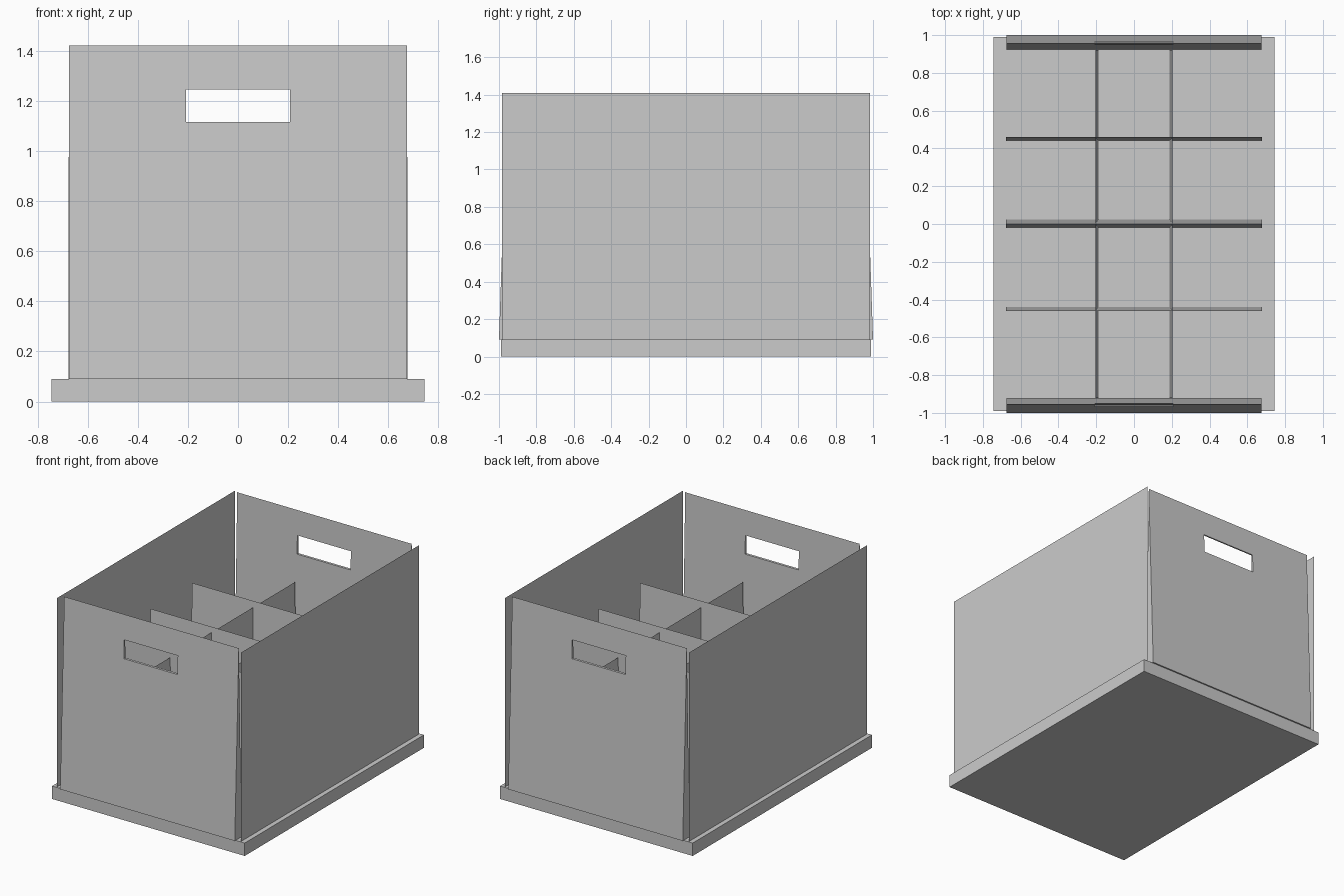
import bpy

if "Cube" in bpy.data.objects:
    bpy.data.objects.remove(bpy.data.objects["Cube"])

FLOOR = 0.09


def make(name, verts, faces):
    mesh = bpy.data.meshes.new(name)
    mesh.from_pydata(verts, [], faces)
    mesh.update()
    ob = bpy.data.objects.new(name, mesh)
    bpy.context.collection.objects.link(ob)
    return ob


def box(name, lo, hi):
    v = [(x, y, z) for z in (lo[2], hi[2]) for y in (lo[1], hi[1]) for x in (lo[0], hi[0])]
    f = [(0, 2, 3, 1), (4, 5, 7, 6), (0, 1, 5, 4), (2, 6, 7, 3), (0, 4, 6, 2), (1, 3, 7, 5)]
    return make(name, v, f)


def wedge(name, half, y0, y_ridge, y1, top):
    """Tapered wall across x: a triangular prism with its ridge at the top."""
    v = [(x, y, z) for x in (-half, half)
         for y, z in ((y0, FLOOR), (y1, FLOOR), (y_ridge, top))]
    return make(name, v, [(0, 2, 1), (3, 4, 5), (0, 1, 4, 3), (1, 2, 5, 4), (2, 0, 3, 5)])


def sheet(name, bottom_a, bottom_b, top_a, top_b, top):
    """Thin single-surface wall between a bottom edge and a top edge."""
    v = [(*bottom_a, FLOOR), (*bottom_b, FLOOR), (*top_b, top), (*top_a, top)]
    return make(name, v, [(0, 1, 2, 3)])


# Base tray
box("base", (-0.745, -0.99, 0), (0.745, 0.99, FLOOR))

# Cutter for both hand holes
cutter = box("handle_cutter", (-0.207, -1.2, 1.115), (0.207, 1.2, 1.245))
cutter.hide_render = True
cutter.display_type = 'WIRE'

# End panels with hand holes
for name, s in (("front_panel", -1), ("back_panel", 1)):
    ys = sorted((s * 1.0, s * 0.925))
    panel = wedge(name, 0.675, ys[0], s * 0.955, ys[1], 1.42)
    cut = panel.modifiers.new("hand_hole", 'BOOLEAN')
    cut.operation = 'DIFFERENCE'
    cut.solver = 'EXACT'
    cut.object = cutter

# Long side panels and lengthwise and outer cross dividers
for tag, s in (("left", -1), ("right", 1)):
    x = s * 0.712
    sheet(tag + "_side_panel", (x, -0.985 * s), (x, 0.985 * s),
          (x, -0.985 * s), (x, 0.985 * s), 1.41)
    b, t = s * 0.187, s * 0.205
    sheet(tag + "_long_divider", (b, -0.92), (b, 0.92), (t, -0.92), (t, 0.92), 0.93)

for tag, s in (("front", -1), ("back", 1)):
    b, t = s * 0.44, s * 0.46
    sheet(tag + "_cross_divider", (-0.677, b), (0.677, b), (-0.677, t), (0.677, t), 0.975)

# Middle divider, tapered both ways
wedge("middle_divider", 0.677, -0.022, 0.0, 0.025, 0.97)
